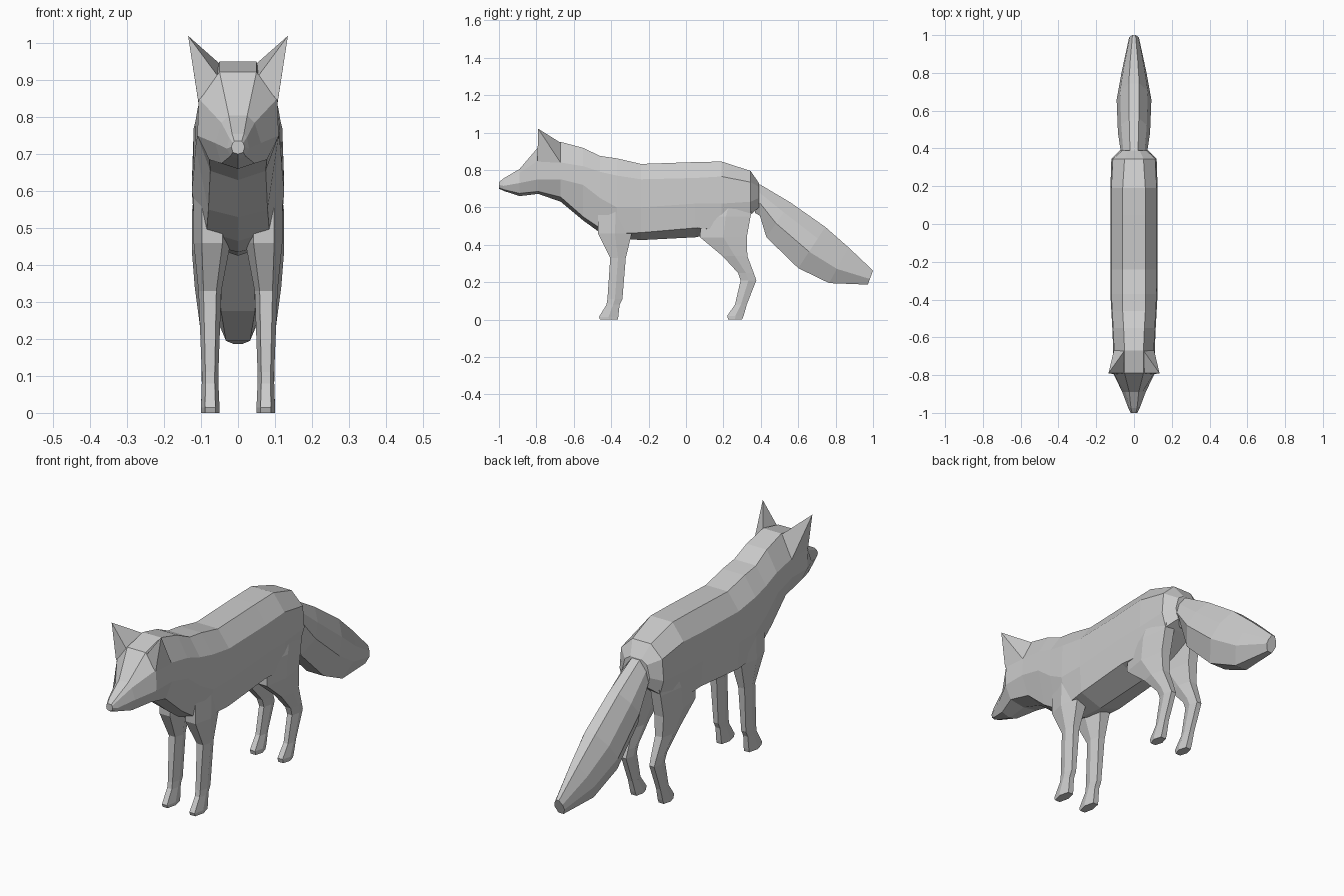
import bpy, bmesh


def make(name, rings=None, verts=None, faces=None, mirror=False):
    """Loft equal-length closed rings (or use verts/faces); optionally mirror in x."""
    bm = bmesh.new()
    if rings:
        loops = [[bm.verts.new(p) for p in r] for r in rings]
        n = len(loops[0])
        for a, b in zip(loops, loops[1:]):
            for i in range(n):
                j = (i + 1) % n
                bm.faces.new((a[i], a[j], b[j], b[i]))
        bm.faces.new(loops[0])
        bm.faces.new(loops[-1])
    else:
        vs = [bm.verts.new(p) for p in verts]
        for f in faces:
            bm.faces.new([vs[i] for i in f])
    if mirror:
        dup = bmesh.ops.duplicate(bm, geom=bm.verts[:] + bm.edges[:] + bm.faces[:])
        for v in dup["geom"]:
            if isinstance(v, bmesh.types.BMVert):
                v.co.x *= -1
    bmesh.ops.recalc_face_normals(bm, faces=bm.faces[:])
    me = bpy.data.meshes.new(name)
    bm.to_mesh(me)
    bm.free()
    ob = bpy.data.objects.new(name, me)
    bpy.context.collection.objects.link(ob)
    return ob


def trunk_ring(y, top, tx, ex, ez, sx, sz, lx, lz, bot):
    """Symmetric body section: flat top, edge, side, low side, keel."""
    half = [(tx, top), (ex, ez), (sx, sz), (lx, lz)]
    return ([(0, y, top)] + [(x, y, z) for x, z in half] + [(0, y, bot)]
            + [(-x, y, z) for x, z in reversed(half)])


def leg_ring(z, y0, y1, x0, x1):
    """Six-sided leg section."""
    q, ym = (x1 - x0) * 0.22, (y0 + y1) / 2
    return [(x0 + q, y0, z), (x1 - q, y0, z), (x1, ym, z),
            (x1 - q, y1, z), (x0 + q, y1, z), (x0, ym, z)]


def tail_ring(ty, tz, by, bz, w):
    """Eight-sided tail section spanning a top point and a bottom point."""
    half = [(0.3, 0), (0.8, 0.28), (1, 0.6), (0.5, 1)]
    pts = [(k * w, ty + (by - ty) * t, tz + (bz - tz) * t) for k, t in half]
    return pts + [(-x, y, z) for x, y, z in reversed(pts)]


# Torso and neck
neck = (-0.67, 0.95, 0.05, 0.105, 0.84, 0.11, 0.75, 0.075, 0.655, 0.63)
torso = [
    neck,
    (-0.55, 0.918, 0.055, 0.11, 0.82, 0.115, 0.72, 0.08, 0.55, 0.53),
    (-0.46, 0.875, 0.06, 0.115, 0.79, 0.12, 0.65, 0.085, 0.49, 0.465),
    (-0.37, 0.862, 0.06, 0.12, 0.77, 0.125, 0.60, 0.10, 0.46, 0.435),
    (-0.24, 0.832, 0.06, 0.12, 0.75, 0.125, 0.60, 0.115, 0.465, 0.425),
    (0.05, 0.842, 0.06, 0.12, 0.757, 0.125, 0.62, 0.115, 0.49, 0.44),
    (0.19, 0.845, 0.06, 0.12, 0.765, 0.125, 0.62, 0.11, 0.48, 0.47),
    (0.345, 0.795, 0.05, 0.112, 0.735, 0.12, 0.63, 0.10, 0.56, 0.57),
    (0.39, 0.73, 0.03, 0.06, 0.71, 0.075, 0.65, 0.06, 0.60, 0.60),
]
make("body", [trunk_ring(*r) for r in torso])

# Head and snout
head = [
    (-1.0, 0.735, 0.01, 0.014, 0.73, 0.018, 0.72, 0.014, 0.705, 0.70),
    (-0.975, 0.755, 0.016, 0.024, 0.745, 0.03, 0.715, 0.02, 0.695, 0.688),
    (-0.89, 0.805, 0.025, 0.045, 0.785, 0.062, 0.73, 0.045, 0.675, 0.66),
    (-0.79, 0.922, 0.05, 0.106, 0.85, 0.11, 0.75, 0.078, 0.685, 0.672),
    neck,
]
make("head", [trunk_ring(*r) for r in head])

# Ears
make("ears", verts=[(0.05, -0.79, 0.905), (0.108, -0.795, 0.845),
                    (0.107, -0.67, 0.838), (0.05, -0.67, 0.945),
                    (0.135, -0.79, 1.02)],
     faces=[(0, 1, 2, 3), (0, 1, 4), (1, 2, 4), (2, 3, 4), (3, 0, 4)], mirror=True)

# Front legs
front = [
    (0.0, -0.46, -0.365, 0.05, 0.10),
    (0.015, -0.465, -0.362, 0.05, 0.10),
    (0.08, -0.425, -0.355, 0.053, 0.098),
    (0.11, -0.42, -0.34, 0.053, 0.098),
    (0.33, -0.405, -0.322, 0.045, 0.107),
    (0.46, -0.47, -0.29, 0.02, 0.12),
    (0.60, -0.47, -0.28, 0.02, 0.12),
]
make("front_legs", [leg_ring(*r) for r in front], mirror=True)

# Hind legs
hind = [
    (0.0, 0.225, 0.30, 0.05, 0.10),
    (0.02, 0.22, 0.308, 0.05, 0.10),
    (0.08, 0.262, 0.325, 0.055, 0.098),
    (0.21, 0.292, 0.376, 0.053, 0.10),
    (0.25, 0.278, 0.362, 0.05, 0.105),
    (0.34, 0.195, 0.328, 0.045, 0.117),
    (0.44, 0.075, 0.325, 0.035, 0.125),
    (0.55, 0.08, 0.345, 0.03, 0.124),
    (0.66, 0.12, 0.365, 0.03, 0.11),
]
make("hind_legs", [leg_ring(*r) for r in hind], mirror=True)

# Tail
tail = [
    (0.35, 0.74, 0.37, 0.57, 0.065),
    (0.40, 0.72, 0.395, 0.555, 0.072),
    (0.56, 0.625, 0.43, 0.44, 0.085),
    (0.745, 0.495, 0.60, 0.275, 0.092),
    (0.87, 0.385, 0.765, 0.195, 0.065),
    (1.0, 0.262, 0.972, 0.187, 0.027),
]
make("tail", [tail_ring(*r) for r in tail])
